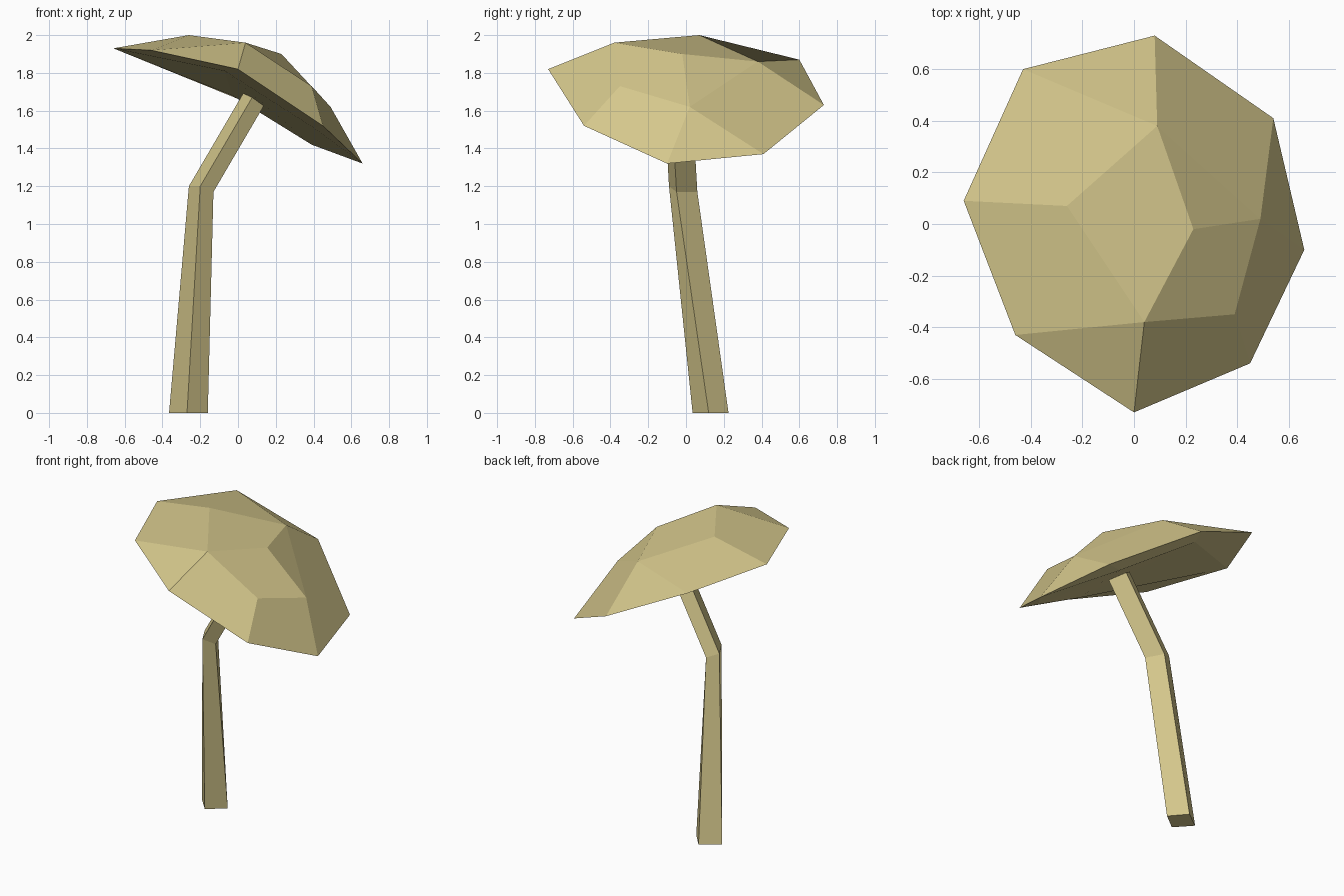
import bpy, bmesh
from mathutils import Vector

if "Cube" in bpy.data.objects:
    bpy.data.objects.remove(bpy.data.objects["Cube"])

tan = bpy.data.materials.new("pale_tan")
tan.diffuse_color = (0.66, 0.57, 0.26, 1)
tan.use_nodes = True
tan.node_tree.nodes["Principled BSDF"].inputs["Base Color"].default_value = tan.diffuse_color


def make(name, points, faces):
    """Flat shaded closed mesh with outward normals."""
    bm = bmesh.new()
    v = [bm.verts.new(p) for p in points]
    for f in faces:
        bm.faces.new([v[i] for i in f])
    bmesh.ops.recalc_face_normals(bm, faces=bm.faces)
    mesh = bpy.data.meshes.new(name)
    bm.to_mesh(mesh)
    bm.free()
    mesh.materials.append(tan)
    obj = bpy.data.objects.new(name, mesh)
    bpy.context.collection.objects.link(obj)
    return obj


# Cap: eight rim points (0-7), six crown points (8-13), four underside points (14-17)
rim = [(.66, -.10, 1.32), (.54, .41, 1.37), (.08, .73, 1.63), (-.43, .60, 1.87),
       (-.66, .09, 1.93), (-.46, -.43, 1.92), (0, -.73, 1.82), (.45, -.54, 1.52)]
crown = [(-.26, .07, 2.0), (.04, -.38, 1.96), (.23, -.02, 1.90),
         (.09, .38, 1.86), (.49, .02, 1.62), (.39, -.35, 1.73)]
under = [(-.07, -.60, 1.81), (-.03, .54, 1.68), (.39, .33, 1.42), (.40, -.42, 1.51)]
top_faces = [(8, 9, 10, 11), (8, 11, 3, 4), (11, 2, 3), (11, 12, 1, 2), (10, 12, 11),
             (12, 0, 1), (12, 13, 7, 0), (9, 13, 12, 10), (9, 6, 7, 13), (9, 5, 6),
             (8, 4, 5, 9)]
under_faces = [(4, 14, 15), (14, 17, 16, 15), (17, 0, 16),            # arched middle
               (4, 15, 2, 3), (15, 16, 1, 2), (16, 0, 1),             # back lip
               (4, 5, 6, 14), (14, 6, 7, 17), (17, 7, 0)]             # front lip
make("mushroom_cap", rim + crown + under, top_faces + under_faces)

# Stem: square section, bent once, its top buried in the cap
base = [(-.27, .035, 0), (-.16, .12, 0), (-.25, .225, 0), (-.365, .14, 0)]
bend = [(-.20, -.09, 1.20), (-.13, -.05, 1.17), (-.19, .06, 1.17), (-.26, .02, 1.20)]
top = [tuple(Vector(p) + Vector((.31, -.03, .53))) for p in bend]
sides = [(r + i, r + (i + 1) % 4, r + 4 + (i + 1) % 4, r + 4 + i)
         for r in (0, 4) for i in range(4)]
make("mushroom_stem", base + bend + top, sides + [(3, 2, 1, 0), (8, 9, 10, 11)])
